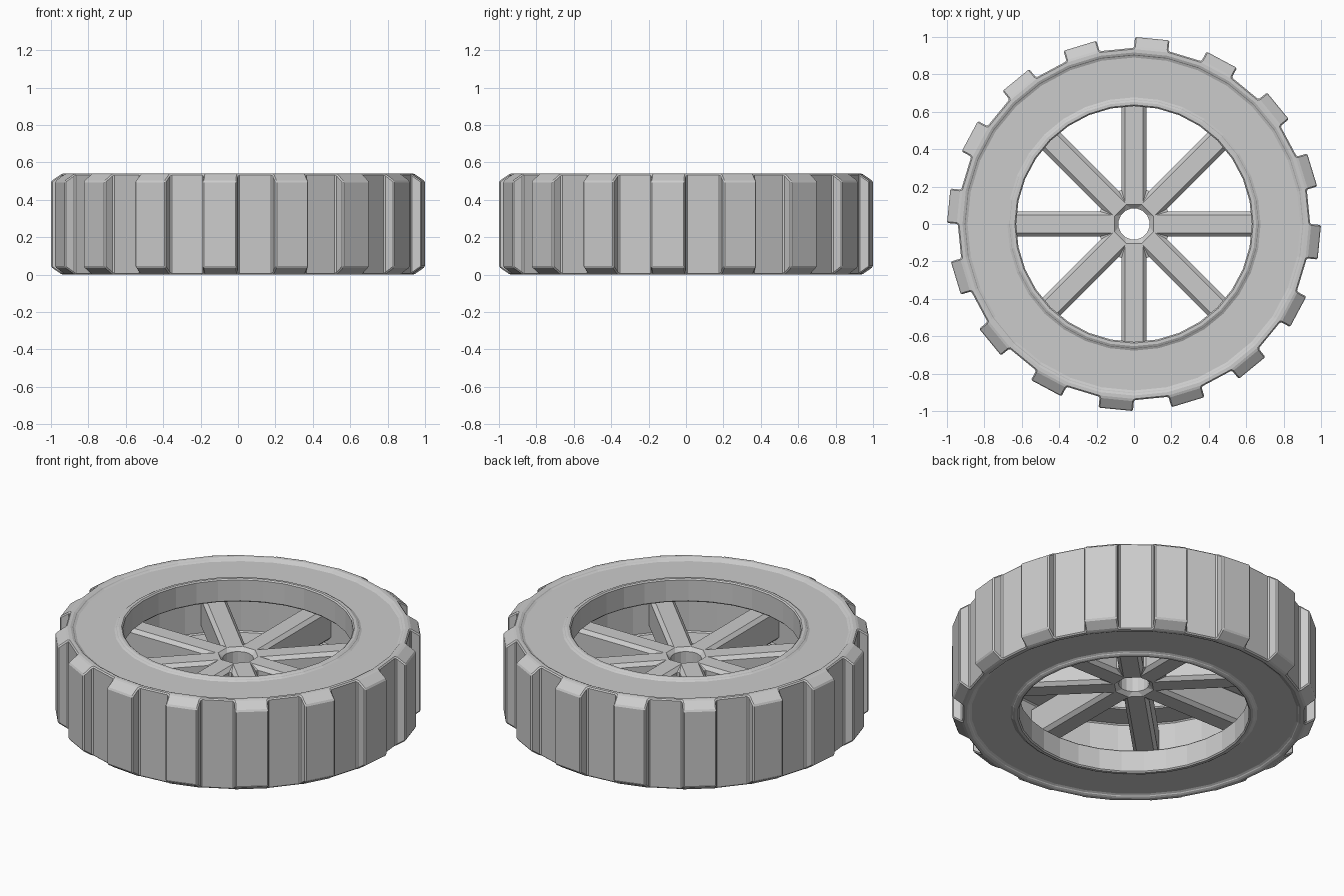
import bpy, bmesh
from math import cos, sin, pi

if "Cube" in bpy.data.objects:
    bpy.data.objects.remove(bpy.data.objects["Cube"])

N = 32          # sides of the tyre
MID = 0.27      # mid height of the wheel


def finish(bm, name, bevel):
    bmesh.ops.recalc_face_normals(bm, faces=bm.faces[:])
    me = bpy.data.meshes.new(name)
    bm.to_mesh(me)
    bm.free()
    ob = bpy.data.objects.new(name, me)
    bpy.context.collection.objects.link(ob)
    mod = ob.modifiers.new("edge_bevel", 'BEVEL')
    mod.width = bevel
    mod.segments = 1
    mod.limit_method = 'ANGLE'
    mod.angle_limit = 0.6
    return ob


def ring(bm, r, z, n, phase=0.0):
    return [bm.verts.new((r * cos(2 * pi * k / n + phase),
                          r * sin(2 * pi * k / n + phase), z)) for k in range(n)]


def bridge(bm, a, b):
    n = len(a)
    return [bm.faces.new((a[k], a[(k + 1) % n], b[(k + 1) % n], b[k])) for k in range(n)]


# Tyre: channel section, open toward the hub, with recessed side walls
half = [(0.942, 0.27), (0.910, 0.27), (0.897, 0.255), (0.670, 0.255),
        (0.660, 0.27), (0.630, 0.27), (0.630, 0.13), (0.80, 0.13)]
profile = [(r, MID + h) for r, h in half] + [(r, MID - h) for r, h in reversed(half)]
bm = bmesh.new()
rings = [ring(bm, r, z, N) for r, z in profile]
for a, b in zip(rings, rings[1:]):
    bridge(bm, a, b)
tread_faces = bridge(bm, rings[-1], rings[0])

# Tread blocks: every other outer face pushed out and tapered top and bottom
blocks = tread_faces[1::2]
for f in blocks:
    f.normal_update()
    n = f.normal.copy()
    if n.dot(f.calc_center_median()) < 0:
        n = -n
    new = bmesh.ops.extrude_discrete_faces(bm, faces=[f])['faces'][0]
    for v in new.verts:
        v.co += n * 0.058
        v.co.z += -0.04 if v.co.z > MID else 0.04
    # side walls of each block are made by the extrusion
finish(bm, "tyre", 0.007)

# Hub with eight spokes: octagon whose sides run out into the tyre channel
Z0, Z1, S = 0.175, 0.375, 8
bm = bmesh.new()
ph = pi / S
hole_lo, hole_hi = ring(bm, 0.09, Z0, S, ph), ring(bm, 0.09, Z1, S, ph)
hub_lo, hub_hi = ring(bm, 0.175, Z0, S, ph), ring(bm, 0.175, Z1, S, ph)
bridge(bm, hole_lo, hole_hi)
bridge(bm, hole_lo, hub_lo)
bridge(bm, hole_hi, hub_hi)
for f in bridge(bm, hub_lo, hub_hi):
    c = f.calc_center_median()
    c.z = 0
    out = c.normalized() * (0.82 - c.length)
    new = bmesh.ops.extrude_discrete_faces(bm, faces=[f])['faces'][0]
    for v in new.verts:
        v.co += out
bmesh.ops.remove_doubles(bm, verts=bm.verts[:], dist=1e-5)
finish(bm, "hub_and_spokes", 0.02)
